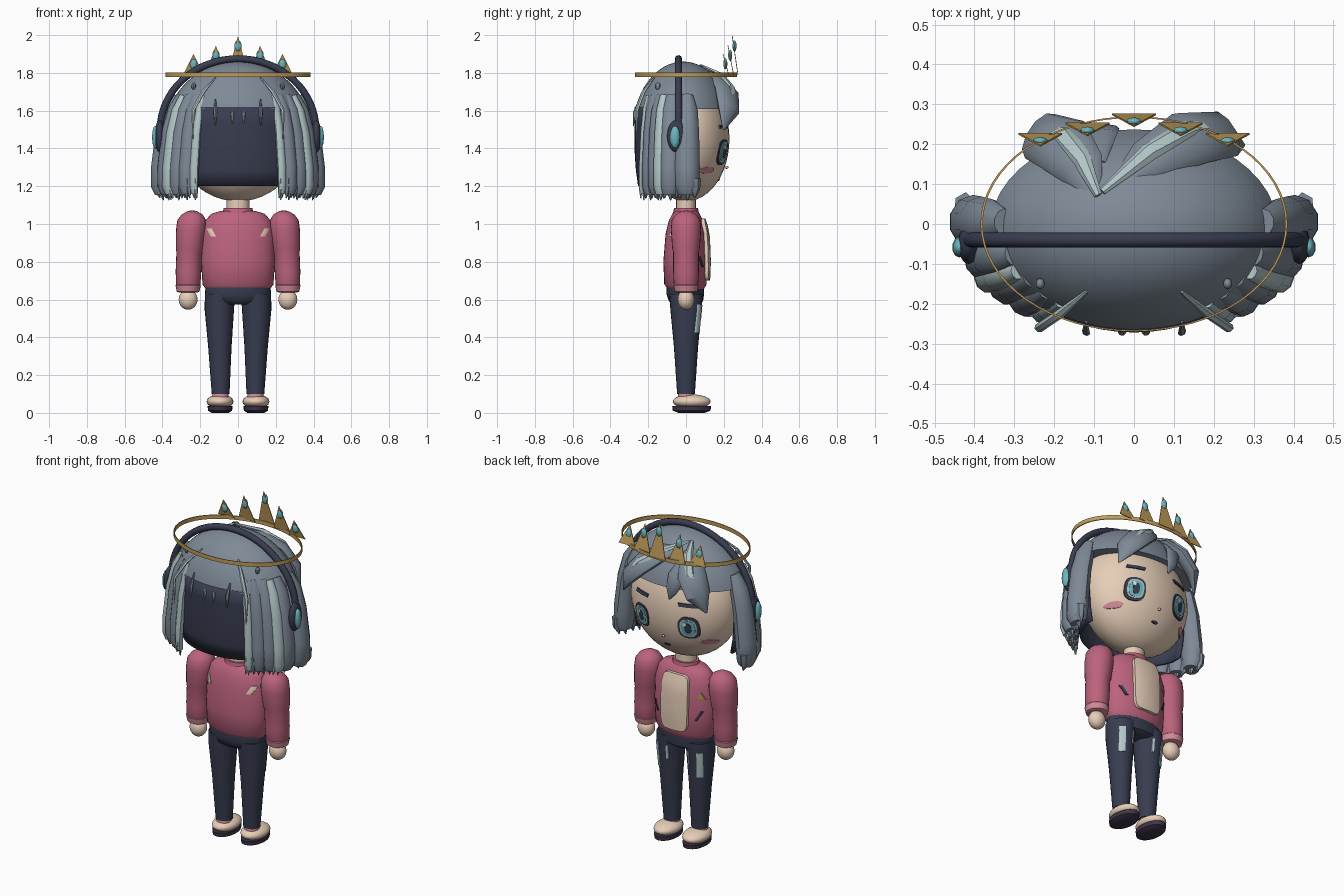
import bpy, bmesh, math
from mathutils import Vector

if "Cube" in bpy.data.objects:
    bpy.data.objects.remove(bpy.data.objects["Cube"], do_unlink=True)


def material(name, *rgb):
    mat = bpy.data.materials.new(name)
    mat.use_nodes = True
    mat.diffuse_color = (*rgb, 1)
    mat.node_tree.nodes["Principled BSDF"].inputs["Base Color"].default_value = (*rgb, 1)
    return mat


HAIR = material("grey blue hair", .21, .255, .31)
PALE = material("pale hair", .45, .57, .58)
NAVY = material("navy", .04, .046, .08)
SKIN = material("skin", .8, .62, .48)
PINK = material("pink jacket", .5, .125, .205)
ROSE = material("light pink", .66, .26, .31)
GOLD = material("gold", .52, .33, .1)
TEAL = material("teal gem", .15, .47, .52)
SOLE = material("dark purple sole", .05, .035, .065)
WHITE = material("white", .9, .9, .9)
made = []


def finish(name, bm, mat):
    bmesh.ops.recalc_face_normals(bm, faces=bm.faces[:])
    mesh = bpy.data.meshes.new(name)
    bm.to_mesh(mesh)
    bm.free()
    mesh.materials.append(mat)
    obj = bpy.data.objects.new(name, mesh)
    bpy.context.collection.objects.link(obj)
    made.append(obj)
    return obj


def skin_rings(name, rings, mat, caps=True):
    """Join rings of points into a tube."""
    bm = bmesh.new()
    rows = [[bm.verts.new(p) for p in ring] for ring in rings]
    count = len(rows[0])
    for low, high in zip(rows, rows[1:]):
        for i in range(count):
            j = (i + 1) % count
            bm.faces.new((low[i], low[j], high[j], high[i]))
    if caps:
        bm.faces.new(rows[0])
        bm.faces.new(rows[-1])
    return finish(name, bm, mat)


def circle(count):
    return [(math.cos(math.tau * i / count), math.sin(math.tau * i / count)) for i in range(count)]


def loft(name, sections, mat, count=24):
    """Stacked ellipses: z, centre x, centre y, radius x, radius y."""
    return skin_rings(name, [[(cx + rx * c, cy + ry * s, z) for c, s in circle(count)]
                             for z, cx, cy, rx, ry in sections], mat)


def ball(name, loc, size, mat, segs=24, cut=None):
    bm = bmesh.new()
    bmesh.ops.create_uvsphere(bm, u_segments=segs, v_segments=segs * 2 // 3, radius=1)
    for v in bm.verts:
        v.co = Vector(a * b + c for a, b, c in zip(v.co, size, loc))
    if cut:
        bmesh.ops.bisect_plane(bm, geom=bm.verts[:] + bm.edges[:] + bm.faces[:],
                               plane_co=(0, 0, cut), plane_no=(0, 0, -1), clear_outer=True)
        bmesh.ops.holes_fill(bm, edges=[e for e in bm.edges if e.is_boundary])
    return finish(name, bm, mat)


def lock(name, path, widths, mat, flat=.6, count=10):
    """Swept tapering strand, flattened towards the head."""
    pts = [Vector(p) for p in path]
    rings = []
    for i, p in enumerate(pts):
        along = (pts[min(i + 1, len(pts) - 1)] - pts[max(i - 1, 0)]).normalized()
        out = p - Vector((0, 0, 1.45))
        out = (out - along * out.dot(along)).normalized()
        side = along.cross(out)
        rings.append([p + (side * c + out * s * flat) * widths[i] for c, s in circle(count)])
    return skin_rings(name, rings, mat)


def plate(name, outline, surface, lift, mat):
    """Thin plate of an x, z outline laid on a surface y(x, z)."""
    n = len(outline)
    mx, mz = sum(p[0] for p in outline) / n, sum(p[1] for p in outline) / n
    sign = 1 if surface(mx, mz) > 0 else -1
    rings = []
    for scale, up in ((.05, lift), (.4, lift), (.75, lift), (1, lift), (1, -.002)):
        ring = [(mx + (x - mx) * scale, mz + (z - mz) * scale) for x, z in outline]
        rings.append([(x, surface(x, z) + sign * up, z) for x, z in ring])
    return skin_rings(name, rings, mat)


def oval(x, z, w, h, power=1.0, count=20):
    bend = lambda v: math.copysign(abs(v) ** power, v)
    return [(x + w * bend(c), z + h * bend(s)) for c, s in circle(count)]


def slant(x, z, w, h, shift):
    return [(x - w, z - h), (x, z - h), (x + w, z - h), (x + w + shift, z + h),
            (x + shift, z + h), (x - w + shift, z + h)]


def face_y(x, z):
    return .23 * math.sqrt(max(0, 1 - (x / .33) ** 2 - ((z - 1.45) / .33) ** 2))


def surface_of(sections, sign=1):
    def y(x, z):
        for a, b in zip(sections, sections[1:]):
            if a[0] <= z <= b[0]:
                t = (z - a[0]) / (b[0] - a[0])
                _, cx, cy, rx, ry = (p + (q - p) * t for p, q in zip(a, b))
                return cy + sign * ry * math.sqrt(max(0, 1 - ((x - cx) / rx) ** 2))
        return 0
    return y


# Head, neck and hair cap
ball("head", (0, 0, 1.45), (.33, .23, .33), SKIN, 36)
loft("neck", [(1.03, 0, 0, .06, .052), (1.16, 0, 0, .06, .052)], SKIN)
ball("hair_cap", (0, -.015, 1.5), (.38, .265, .36), HAIR, 48, cut=1.61)

# Dark inner hair wrapping the back and sides
bm = bmesh.new()
bmesh.ops.create_grid(bm, x_segments=28, y_segments=5, size=1)
for v in bm.verts:
    a = math.radians(-90 + v.co.x * 96)
    grow = 1 - .07 * max(0, -v.co.y) ** 2
    v.co = (.345 * grow * math.cos(a), -.01 + .262 * grow * math.sin(a), 1.41 + .21 * v.co.y)
back = finish("inner_back_hair", bm, NAVY)
back.modifiers.new("thickness", "SOLIDIFY").thickness = .015

# Side hair, mirrored, with jagged tips
for s, word in ((-1, "right"), (1, "left")):
    spots = [(.405, .005, .068, HAIR), (.375, -.085, .06, HAIR), (.32, -.15, .055, HAIR),
             (.275, -.19, .045, HAIR), (.232, -.225, .026, PALE), (.365, -.135, .04, PALE)]
    for k, (x, y, w, mat) in enumerate(spots):
        label = f"{word}_side_hair_{k}"
        steps = [(.8, 1.68, .5), (.88, 1.6, .85), (.95, 1.48, .95), (1, 1.3, 1), (1.01, 1.2, .95), (.99, 1.16, .7)]
        lock(label, [(s * x * f, y * (.4 + .6 * f), z) for f, z, _ in steps],
             [w * g for _, _, g in steps], mat, .85)
        for t in (-.55, .05, .6):
            px, py = x + t * w * .5, y + t * w
            lock(label + "_tip", [(s * px, py, 1.24), (s * px, py, 1.18), (s * px * .97, py, 1.125 + .02 * abs(t))],
                 [w * .5, w * .42, .003], mat, .8, 6)
    # Loose strands on the back
    lock(word + "_loose_strand", [(s * .12, -.17, 1.775), (s * .185, -.225, 1.7), (s * .24, -.262, 1.6),
                                  (s * .238, -.262, 1.45)], [.005, .012, .012, .002], PALE, .7, 6)
    for x, top, length in ((.12, 1.66, .14), (.03, 1.63, .1)):
        lock(word + "_back_wisp", [(s * x, -.245, top), (s * x, -.272, top - length / 2), (s * x, -.278, top - length)],
             [.004, .011, .002], HAIR, .8, 6)
    ball(word + "_hair_stub", (s * .235, -.15, 1.73), (.012, .015, .02), HAIR, 8)

# Swept fringe with pale streaks
fringe = {
    "left": [(-.08, .06, 1.82), (.04, .16, 1.77), (.14, .215, 1.7), (.225, .225, 1.61), (.275, .2, 1.5)],
    "right": [(-.09, .05, 1.82), (-.13, .14, 1.775), (-.18, .2, 1.7), (-.235, .22, 1.61), (-.27, .19, 1.5)],
}
for word, path in fringe.items():
    lock(word + "_fringe", path, [.012, .06, .08, .07, .006], HAIR, .5)
    streak = [(x, y + .022, z + .02) for x, y, z in path[:4]]
    lock(word + "_fringe_streak", streak, [.01, .024, .03, .008], PALE, .6, 6)
lock("middle_fringe", [(-.1, .15, 1.76), (-.09, .22, 1.68), (-.07, .235, 1.6), (-.05, .23, 1.54)],
     [.03, .05, .035, .004], HAIR, .4)

# Face plates
for s, word in ((-1, "right"), (1, "left")):
    x = s * .155
    layers = [("eye_outline", .058, .068, NAVY), ("eye_base", .046, .055, PALE),
              ("iris", .037, .047, TEAL), ("pupil", .018, .032, NAVY)]
    for k, (part, w, h, mat) in enumerate(layers):
        plate(f"{word}_{part}", oval(x, 1.38, w, h, .75), face_y, .004 + .002 * k, mat)
    plate(word + "_eye_glint", oval(x + .014, 1.405, .01, .012), face_y, .012, WHITE)
    plate(word + "_eyebrow", slant(x, 1.515, .05, .01, -s * .008), face_y, .006, NAVY)
    plate(word + "_blush", oval(s * .235, 1.285, .036, .017), face_y, .005, ROSE)
plate("mouth", oval(0, 1.235, .02, .007), face_y, .004, SOLE)
ball("nose", (0, .215, 1.3), (.008, .01, .008), SKIN, 8)

# Headband and ear pieces
arc = [math.pi * i / 32 for i in range(33)]
lock("headband", [(.412 * math.cos(a), -.04, 1.5 + .375 * math.sin(a)) for a in arc],
     [.019] * len(arc), NAVY, 1)
for s, word in ((-1, "right"), (1, "left")):
    ball(word + "_ear_piece", (s * .415, -.05, 1.465), (.026, .05, .085), NAVY)
    ball(word + "_ear_gem", (s * .438, -.058, 1.46), (.018, .026, .06), TEAL, 10)

# Floating crown: ring, points and gems
skin_rings("crown_ring", [[(r * .385 * c, r * .27 * q, z) for c, q in circle(64)]
                          for r, z in ((1, 1.778), (1, 1.802), (.985, 1.802), (.985, 1.778), (1, 1.778))],
           GOLD, caps=False)
for x, y, top in ((0, .275, 1.995), (.117, .252, 1.945), (-.117, .252, 1.945), (.235, .226, 1.9), (-.235, .226, 1.9)):
    corners = [(x - .055, y, 1.79), (x + .055, y, 1.79), (x, y - .03, top)]
    skin_rings("crown_point", [[(a, b + d, c) for a, b, c in corners] for d in (-.002, .002)], GOLD)
    ball("crown_gem", (x, y - .018, top - .052), (.02, .011, .03), TEAL, 8)

# Jacket body
body = [(.655, 0, 0, .17, .095), (.68, 0, -.003, .188, .112), (.8, 0, -.003, .195, .117),
        (.95, 0, 0, .19, .108), (1.02, 0, 0, .172, .09), (1.055, 0, 0, .14, .072), (1.07, 0, 0, .09, .058)]
loft("jacket_body", body, PINK, 32)
loft("collar", [(1.05, 0, 0, .085, .07), (1.085, 0, 0, .075, .063)], PINK)
chest, spine = surface_of(body), surface_of(body, -1)
plate("shirt_front", oval(0, .865, .088, .165, .35, 28), chest, .018, SKIN)
plate("badge", [(-.17, .9), (-.13, .9), (-.15, .94)], chest, .008, GOLD)
for s in (-1, 1):
    plate("pocket", slant(s * .125, .8, .007, .028, s * .03), chest, .006, NAVY)
    plate("shoulder_mark", slant(s * .13, .955, .014, .022, s * .024), spine, .006, SKIN)

# Arms, hands, legs and shoes, mirrored
loft("hips", [(.575, 0, 0, .11, .07), (.59, 0, 0, .16, .09), (.63, 0, -.004, .175, .1), (.67, 0, -.004, .172, .098)], NAVY, 32)
for s, word in ((-1, "right"), (1, "left")):
    sleeve = [(.655, .264, .058), (.67, .264, .064), (.75, .262, .068), (.85, .258, .068), (.87, .256, .073),
              (.97, .248, .08), (1.02, .245, .076), (1.05, .243, .056), (1.068, .242, .025), (1.072, .242, .004)]
    loft(word + "_sleeve", [(z, s * x, 0, r, r) for z, x, r in sleeve], PINK)
    loft(word + "_cuff", [(z, s * .264, 0, r, r) for z, r in ((.638, .05), (.642, .06), (.675, .067), (.685, .06))], ROSE)
    ball(word + "_hand", (s * .264, 0, .6), (.05, .044, .054), SKIN)
    leg = [(z, s * x, 0, r, q) for z, x, r, q in
           ((.1, .092, .047, .047), (.35, .096, .062, .064), (.55, .099, .078, .083), (.63, .095, .08, .088))]
    loft(word + "_leg", leg, NAVY)
    plate(word + "_thigh_patch", slant(s * .135, .5, .014, .075, s * .006), surface_of(leg), .006, PALE)
    plate(word + "_thigh_tear", slant(s * .07, .53, .006, .04, 0), surface_of(leg), .006, PALE)
    loft(word + "_sock", [(.06, s * .093, 0, .046, .046), (.115, s * .093, 0, .04, .04)], ROSE)
    ball(word + "_shoe", (s * .095, .03, .06), (.071, .1, .038), SKIN)
    loft(word + "_sole", [(0, s * .095, .03, .045, .07), (.012, s * .095, .03, .064, .1),
                          (.036, s * .095, .03, .066, .103)], SOLE)

# Smooth shading with sharp edges kept
bpy.ops.object.select_all(action="DESELECT")
for obj in made:
    obj.select_set(True)
bpy.context.view_layer.objects.active = made[0]
bpy.ops.object.shade_smooth_by_angle(angle=math.radians(40))
